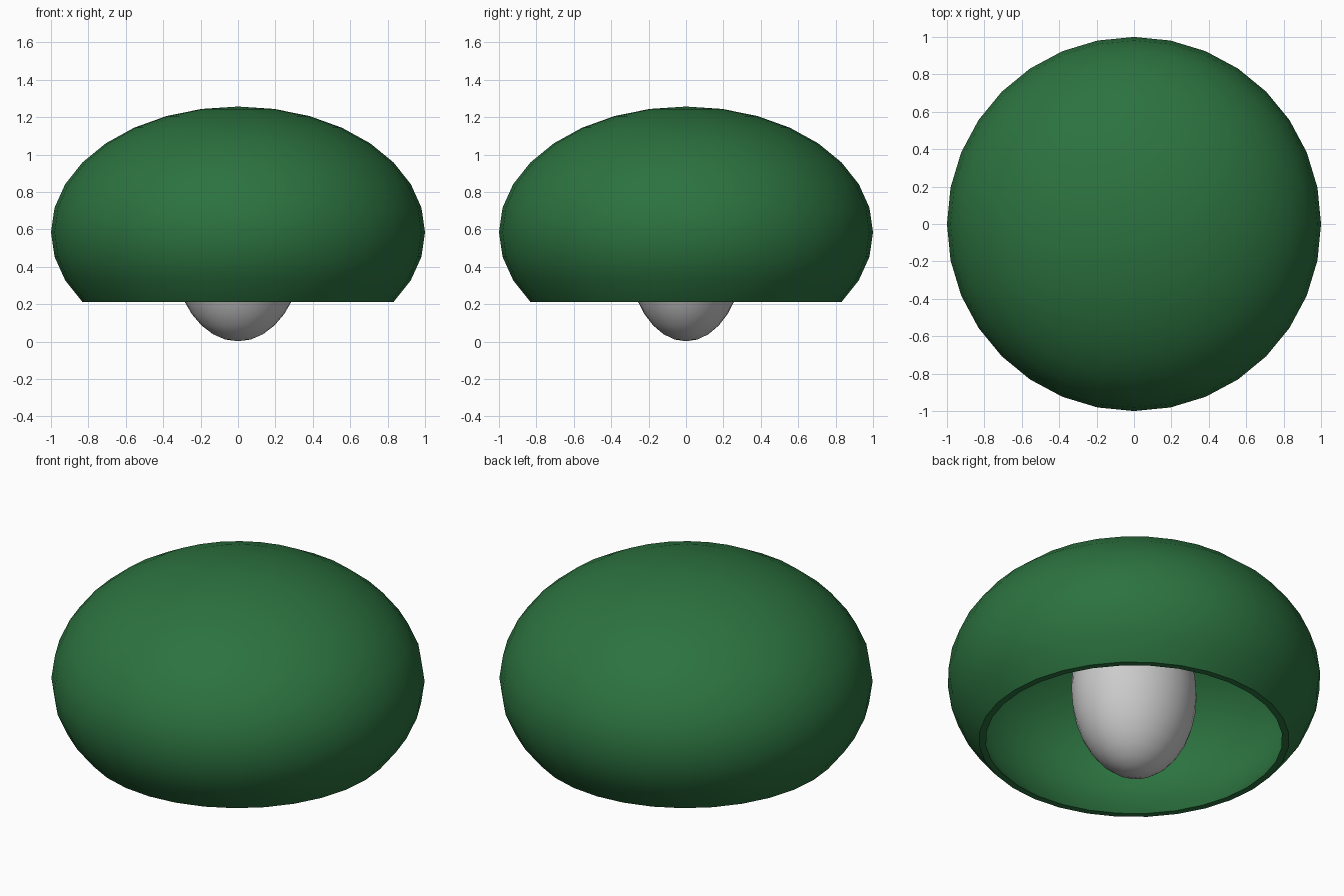
import bpy, bmesh, math

if "Cube" in bpy.data.objects:
    bpy.data.objects.remove(bpy.data.objects["Cube"])

SEGS, RINGS = 32, 16
CENTRE_Z, RZ, WALL = 0.585, 0.672, 0.03
STEP = math.pi / RINGS


def smooth(obj):
    bpy.ops.object.select_all(action='DESELECT')
    obj.select_set(True)
    bpy.context.view_layer.objects.active = obj
    bpy.ops.object.shade_smooth_by_angle(angle=math.radians(40))


# Lamp shade: hollow flattened dome, cut open three rings below the widest line
outer = [(math.sin(i * STEP), CENTRE_Z + RZ * math.cos(i * STEP)) for i in range(12)]
inner = []
for r, z in outer:
    nx, nz = r, (z - CENTRE_Z) / RZ ** 2
    n = math.hypot(nx, nz)
    inner.append((r - WALL * nx / n, z - WALL * nz / n))
inner[-1] = (0.795, outer[-1][1])   # flat rim
profile = outer + inner[::-1]

bm = bmesh.new()
verts = [bm.verts.new((r, 0, z)) for r, z in profile]
edges = [bm.edges.new(p) for p in zip(verts, verts[1:])]
bmesh.ops.spin(bm, geom=verts + edges, axis=(0, 0, 1), cent=(0, 0, 0),
               angle=2 * math.pi, steps=SEGS, use_duplicate=False)
bmesh.ops.remove_doubles(bm, verts=bm.verts, dist=0.0005)
bmesh.ops.recalc_face_normals(bm, faces=bm.faces)
mesh = bpy.data.meshes.new("lamp_shade")
bm.to_mesh(mesh)
bm.free()
shade = bpy.data.objects.new("lamp_shade", mesh)
bpy.context.collection.objects.link(shade)
green = bpy.data.materials.new("shade_green")
green.diffuse_color = (0.025, 0.17, 0.05, 1)
green.use_nodes = True
green.node_tree.nodes["Principled BSDF"].inputs["Base Color"].default_value = green.diffuse_color
mesh.materials.append(green)
smooth(shade)

# Bulb: tall egg shape hanging inside the shade
bpy.ops.mesh.primitive_uv_sphere_add(segments=SEGS, ring_count=RINGS, radius=1,
                                     location=(0, 0, 0.5))
bulb = bpy.context.object
bulb.name = "bulb"
bulb.scale = (0.35, 0.315, 0.498)
bpy.ops.object.transform_apply(location=False, rotation=False, scale=True)
smooth(bulb)
